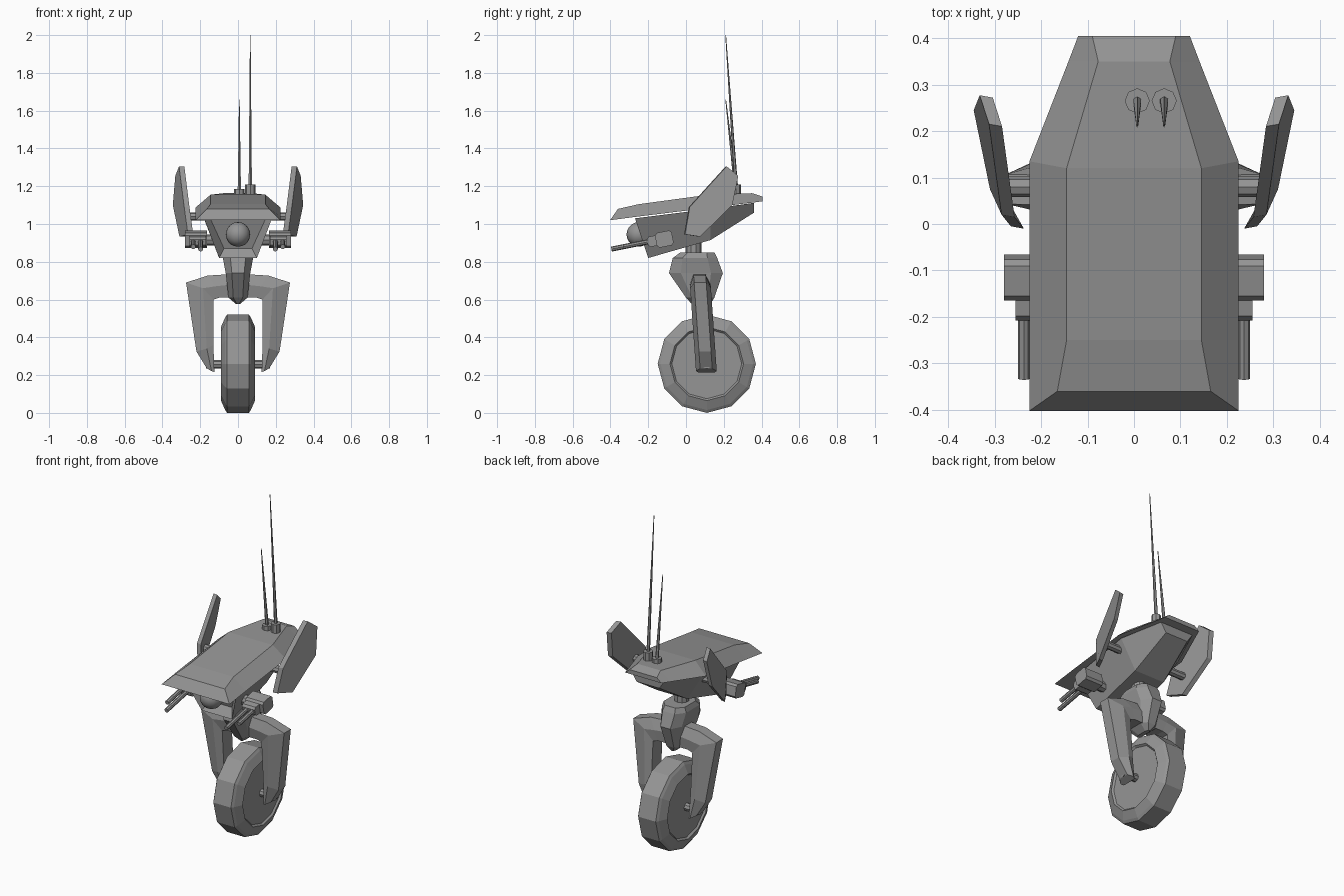
import bpy, bmesh, math
from mathutils import Vector, Matrix

if "Cube" in bpy.data.objects:
    bpy.data.objects.remove(bpy.data.objects["Cube"])

grey = bpy.data.materials.new("plain grey")
grey.diffuse_color = (0.3, 0.3, 0.3, 1)
grey.use_nodes = True
grey.node_tree.nodes["Principled BSDF"].inputs["Base Color"].default_value = grey.diffuse_color


def finish(name, bm):
    bmesh.ops.recalc_face_normals(bm, faces=bm.faces[:])
    me = bpy.data.meshes.new(name)
    bm.to_mesh(me)
    bm.free()
    me.materials.append(grey)
    ob = bpy.data.objects.new(name, me)
    bpy.context.collection.objects.link(ob)
    return ob


def loft(name, rings, inset=None):
    """Skin closed rings of equal length and cap both ends."""
    bm = bmesh.new()
    vs = [[bm.verts.new(p) for p in r] for r in rings]
    n = len(rings[0])
    for a, b in zip(vs, vs[1:]):
        for i in range(n):
            j = (i + 1) % n
            bm.faces.new((a[i], a[j], b[j], b[i]))
    first = bm.faces.new(vs[0])
    bm.faces.new(vs[-1])
    bmesh.ops.recalc_face_normals(bm, faces=bm.faces[:])
    if inset:
        bmesh.ops.inset_region(bm, faces=[first], thickness=inset[0], depth=inset[1])
    return finish(name, bm)


def rod(name, a, b, r1, r2, n=8):
    """Straight cylinder or cone between two points."""
    a, b = Vector(a), Vector(b)
    d = b - a
    m = Matrix.Translation((a + b) / 2) @ d.to_track_quat('Z', 'Y').to_matrix().to_4x4()
    bm = bmesh.new()
    bmesh.ops.create_cone(bm, cap_ends=True, segments=n, radius1=r1, radius2=r2,
                          depth=d.length, matrix=m)
    return finish(name, bm)


def box(name, centre, size, tilt):
    bm = bmesh.new()
    m = Matrix.Translation(centre) @ Matrix.Rotation(tilt, 4, 'X') @ Matrix.Diagonal((*size, 1))
    bmesh.ops.create_cube(bm, size=1, matrix=m)
    edges = [e for e in bm.edges if abs((e.verts[0].co - e.verts[1].co).x) > 0.01]
    bmesh.ops.bevel(bm, geom=edges, offset=0.012, segments=1, affect='EDGES')
    return finish(name, bm)


def sides(pairs):
    """Four-point ring from (rim, top) points mirrored across x."""
    (rx, ry, rz), (tx, ty, tz) = pairs
    return [(-rx, ry, rz), (-tx, ty, tz), (tx, ty, tz), (rx, ry, rz)]


# Upper armour shell
loft("shell", [sides(p) for p in (
    ((.225, -.402, 1.02), (.165, -.36, 1.08)),
    ((.225, -.25, 1.04), (.145, -.25, 1.105)),
    ((.225, .135, 1.087), (.145, .12, 1.155)),
    ((.141, .35, 1.113), (.077, .35, 1.163)),
    ((.12, .405, 1.12), (.09, .405, 1.145)))])

# Lower hull with recessed nose
loft("hull", [sides(p) for p in (
    ((.10, -.20, .82), (.18, -.27, 1.03)),
    ((.10, .13, .915), (.20, .13, 1.08)),
    ((.075, .36, 1.06), (.11, .36, 1.112)))], inset=(.045, -.05))

# Ball sensor in the nose
bm = bmesh.new()
bmesh.ops.create_uvsphere(bm, u_segments=16, v_segments=10, radius=.065,
                          matrix=Matrix.Translation((0, -.25, .945)))
ball = finish("nose_sensor", bm)
for p in ball.data.polygons:
    p.use_smooth = True

# Neck and fork crown
rod("neck", (0, .04, .80), (0, .04, .92), .042, .042, 10)


def octagon(hx, y0, y1, z):
    c = hx * .5
    q = (y1 - y0) * .22
    return [(-c, y0, z), (c, y0, z), (hx, y0 + q, z), (hx, y1 - q, z),
            (c, y1, z), (-c, y1, z), (-hx, y1 - q, z), (-hx, y0 + q, z)]


loft("fork_crown", [octagon(.07, -.03, .15, .85), octagon(.08, -.07, .165, .82),
                    octagon(.065, -.09, .195, .74), octagon(.05, .0, .15, .61),
                    octagon(.012, .03, .13, .577)])

# Wheel: lathed tyre profile with a shallow hub face on each side
profile = [(.185, -.08), (.195, -.09), (.245, -.068), (.26, -.058),
           (.26, .058), (.245, .068), (.195, .09), (.185, .08)]
loft("wheel", [[(h, .11 + r * math.cos(k * math.pi / 6), .26 + r * math.sin(k * math.pi / 6))
                for k in range(12)] for r, h in profile])
rod("axle", (-.17, .11, .257), (.17, .11, .257), .023, .023)

# Fork legs: inner, middle and outer (x, z) at each station
LEG = [((.03, .61), (.03, .68), (.03, .735)),
       ((.10, .61), (.12, .67), (.16, .727)),
       ((.13, .60), (.185, .66), (.275, .69)),
       ((.13, .36), (.165, .34), (.22, .325)),
       ((.125, .215), (.14, .222), (.165, .235))]
# Side fin outline and gun parts, built once per side
FIN = [(.312, .215, 1.305), (.332, .277, 1.255), (.345, .245, 1.10),
       (.31, .075, .933), (.265, -.005, .945), (.285, .02, 1.09)]
TILT = .2

for s, side in ((-1, "left"), (1, "right")):
    rings = []
    for station in LEG:
        ring = []
        for sign in (-1, 1):
            pts = [(s * x, .075 + (.69 - z) * .07 + sign * h, z)
                   for (x, z), h in zip(station, (.045, .055, .032))]
            ring += pts if sign < 0 else pts[::-1]
        rings.append(ring)
    loft("fork_leg_" + side, rings)

    loft("fin_" + side, [[(s * x, y, z) for x, y, z in FIN],
                         [(s * (x - .028), y - .005, z) for x, y, z in FIN]])
    rod("fin_strut_" + side, (s * .15, .08, 1.04), (s * .285, .08, 1.04), .022, .022)

    # Twin-barrel gun pod
    rod("gun_mount_" + side, (s * .08, -.12, .915), (s * .20, -.12, .915), .03, .03)
    box("gun_body_" + side, (s * .222, -.115, .92), (.116, .09, .08), TILT)
    box("gun_breech_" + side, (s * .213, -.17, .91), (.085, .07, .055), TILT)
    for part, x, y in (("outer", .237, -.333), ("inner", .198, -.395)):
        rod(f"barrel_{part}_{side}", (s * x, -.17, .912),
            (s * x, y, .912 + (y + .17) * TILT), .013, .013)

# Whip antennas with round bases
for name, x, base, tip in (("short", .007, 1.185, 1.66), ("long", .065, 1.21, 2.0)):
    rod(f"antenna_base_{name}", (x, .265, 1.13), (x, .265, base), .027, .027)
    rod(f"antenna_{name}", (x, .265, base - .01), (x, .21, tip), .010, .002, 6)
